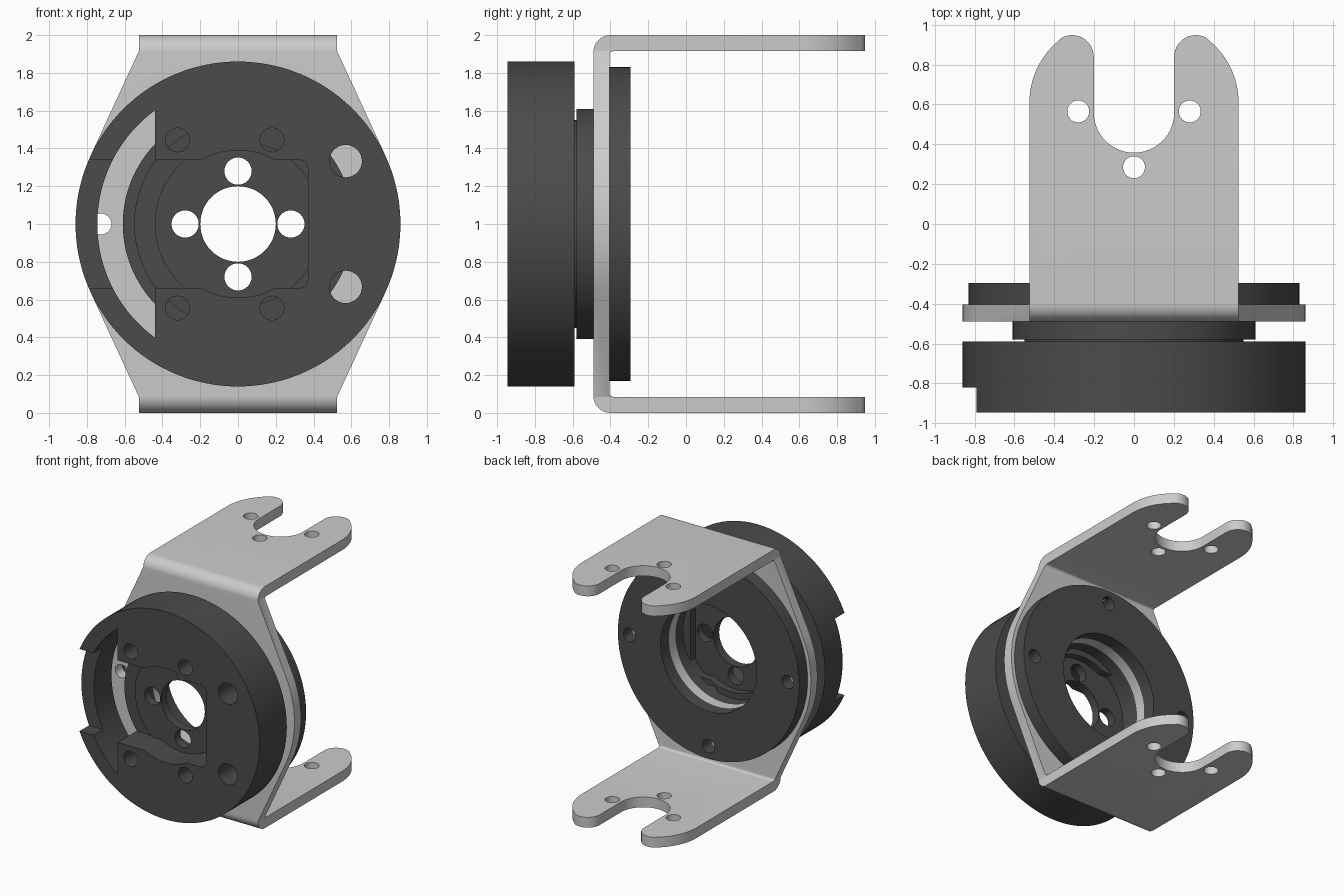
import bpy, bmesh
from math import sin, cos, pi, radians, acos, atan2, hypot

if "Cube" in bpy.data.objects:
    bpy.data.objects.remove(bpy.data.objects["Cube"])

dark = bpy.data.materials.new("dark_plastic")
dark.diffuse_color = (0.07, 0.07, 0.07, 1)
dark.use_nodes = True
dark.node_tree.nodes["Principled BSDF"].inputs["Base Color"].default_value = dark.diffuse_color


def arc(cx, cy, r, a0, a1, n):
    """Points on an arc, angles in degrees."""
    return [(cx + r * cos(radians(a0 + (a1 - a0) * i / n)),
             cy + r * sin(radians(a0 + (a1 - a0) * i / n))) for i in range(n + 1)]


def circle(cx, cy, r, n=40):
    return arc(cx, cy, r, 0, 360, n)[:-1]


def finish(name, bm):
    bmesh.ops.recalc_face_normals(bm, faces=bm.faces)
    me = bpy.data.meshes.new(name)
    bm.to_mesh(me)
    bm.free()
    ob = bpy.data.objects.new(name, me)
    bpy.context.collection.objects.link(ob)
    return ob


def prism(name, pts, lo, hi, axis):
    """Extrude a 2D outline along an axis from lo to hi."""
    place = {"x": lambda p, t: (t, p[0], p[1]),
             "y": lambda p, t: (p[0], t, p[1]),
             "z": lambda p, t: (p[0], p[1], t)}[axis]
    bm = bmesh.new()
    a = [bm.verts.new(place(p, lo)) for p in pts]
    b = [bm.verts.new(place(p, hi)) for p in pts]
    bm.faces.new(a)
    bm.faces.new(b[::-1])
    n = len(pts)
    for i in range(n):
        j = (i + 1) % n
        bm.faces.new((a[i], b[i], b[j], a[j]))
    return finish(name, bm)


def lathe(name, profile, n=128):
    """Revolve a closed (radius, y) profile around the y axis through z = 1."""
    bm = bmesh.new()
    rings = [[bm.verts.new((r * cos(2 * pi * k / n), y, 1 + r * sin(2 * pi * k / n)))
              for r, y in profile] for k in range(n)]
    m = len(profile)
    for k in range(n):
        p, q = rings[k], rings[(k + 1) % n]
        for i in range(m):
            j = (i + 1) % m
            bm.faces.new((p[i], p[j], q[j], q[i]))
    return finish(name, bm)


def boolean(ob, cutter, op="DIFFERENCE"):
    mod = ob.modifiers.new("cut", "BOOLEAN")
    mod.operation, mod.solver, mod.object = op, "EXACT", cutter
    bpy.context.view_layer.objects.active = ob
    bpy.ops.object.modifier_apply(modifier=mod.name)
    bpy.data.objects.remove(cutter, do_unlink=True)


def drill(ob, holes, axis="y", lo=-1.2, hi=0.2):
    for cx, cy, r in holes:
        boolean(ob, prism("cutter", circle(cx, cy, r), lo, hi, axis))


def smooth(ob, mat=None):
    if mat:
        ob.data.materials.clear()
        ob.data.materials.append(mat)
    bpy.ops.object.select_all(action="DESELECT")
    ob.select_set(True)
    bpy.context.view_layer.objects.active = ob
    bpy.ops.object.shade_smooth_by_angle(angle=radians(30))


mount_holes = [(0.725 * cos(k * pi / 2), 1 + 0.725 * sin(k * pi / 2), 0.055) for k in range(4)]

# Bent bracket: C section across the full width
section = ([(1.0, 0.0)] + arc(-0.40, 0.09, 0.09, 270, 180, 10)
           + arc(-0.40, 1.91, 0.09, 180, 90, 10) + [(1.0, 2.0), (1.0, 1.915)]
           + arc(-0.385, 1.895, 0.02, 90, 180, 5) + arc(-0.385, 0.105, 0.02, 180, 270, 5)
           + [(1.0, 0.085)])
bracket = prism("bracket", section, -0.9, 0.9, "x")

# Bracket front outline: narrow ends with lines tangent to the round middle
t = (atan2(0.915, 0.525) - acos(0.86 / hypot(0.525, 0.915))) * 180 / pi
front = ([(0.525, -0.2), (0.525, 0.085)] + arc(0, 1, 0.86, -t, t, 24)
         + [(0.525, 1.915), (0.525, 2.2), (-0.525, 2.2), (-0.525, 1.915)]
         + arc(0, 1, 0.86, 180 - t, 180 + t, 24) + [(-0.525, 0.085), (-0.525, -0.2)])
boolean(bracket, prism("cutter", front, -1.2, 1.2, "y"), "INTERSECT")

# Bracket fork ends
half = ([(0.9, -0.9), (0.9, 0.6)] + arc(0.125, 0.61, 0.4, 0, 51.2, 14)
        + arc(0.31, 0.84, 0.108, 51.2, 180, 16)[1:] + arc(0, 0.56, 0.202, 0, -90, 16))
fork = half + [(-x, y) for x, y in half[-2::-1]]
boolean(bracket, prism("cutter", fork, -0.3, 2.3, "z"), "INTERSECT")
drill(bracket, [(-0.28, 0.565, 0.055), (0.28, 0.565, 0.055), (0, 0.285, 0.055)], "z", -0.3, 2.3)
drill(bracket, mount_holes)
boolean(bracket, prism("cutter", circle(0, 1, 0.44, 128), -0.7, -0.2, "y"))
smooth(bracket)

# Rear clamp ring
rear_ring = lathe("rear_ring", [(0.44, -0.405), (0.83, -0.405), (0.83, -0.295), (0.44, -0.295)])
drill(rear_ring, mount_holes)
smooth(rear_ring, dark)

# Stepped hub with bore and screw holes
hub = lathe("hub", [(0.2, -0.65), (0.44, -0.65), (0.44, -0.49), (0.61, -0.49), (0.61, -0.58),
                    (0.55, -0.58), (0.55, -0.70), (0.44, -0.70), (0.44, -0.72), (0.2, -0.72)])
drill(hub, [(0.28 * cos(k * pi / 2), 1 + 0.28 * sin(k * pi / 2), 0.072) for k in range(4)])
smooth(hub, dark)

# Front disc
disc = prism("front_disc", circle(0, 1, 0.86, 128), -0.945, -0.59, "y")
a = acos(0.44 / 0.745) * 180 / pi
boolean(disc, prism("cutter", arc(0, 1, 0.745, 180 - a, 180 + a, 40), -1.2, -0.3, "y"))
# Central window with bulged top and bottom
b = acos(0.34 / 0.39) * 180 / pi
window = ([(-0.5, 0.66)] + arc(0, 1, 0.39, 270 - b, 270 + b, 14)
          + arc(0.32, 0.71, 0.05, -90, 0, 6) + arc(0.32, 1.29, 0.05, 0, 90, 6)
          + arc(0, 1, 0.39, 90 - b, 90 + b, 14) + [(-0.5, 1.34)])
boolean(disc, prism("cutter", window, -1.2, -0.3, "y"))
# Shallow notch in the left rim
boolean(disc, prism("cutter", [(-1, 0.66), (-0.6, 0.66), (-0.6, 1.34), (-1, 1.34)],
                    -1.2, -0.82, "y"))
for s in (-1, 1):
    drill(disc, [(-0.32, 1 + s * 0.445, 0.063), (0.18, 1 + s * 0.445, 0.063),
                 (0.57, 1 + s * 0.333, 0.086)])
smooth(disc, dark)
